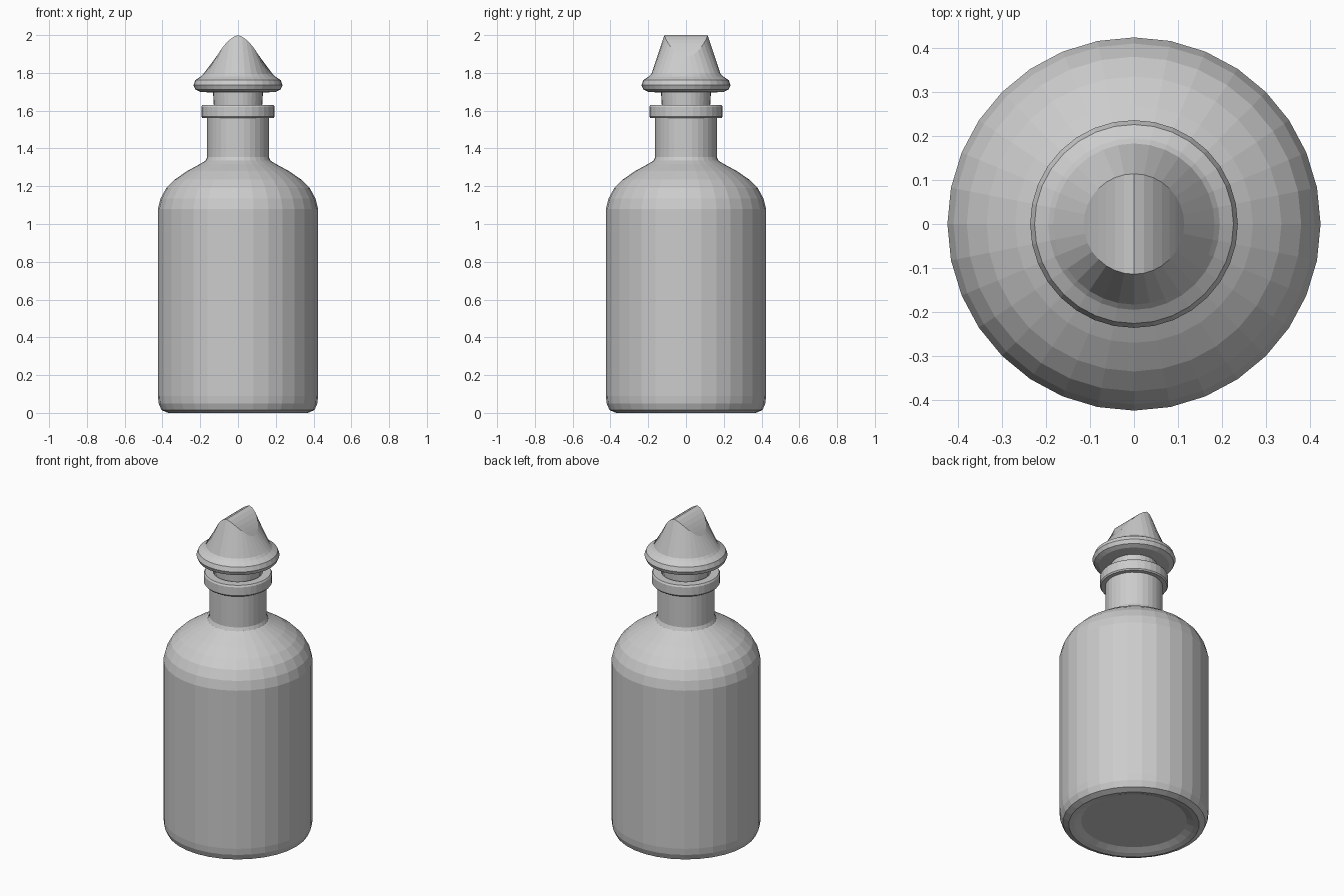
import bpy, bmesh
from math import sin, cos, pi

if "Cube" in bpy.data.objects:
    bpy.data.objects.remove(bpy.data.objects["Cube"])

SIDES = 32


def finish(bm, name):
    bmesh.ops.remove_doubles(bm, verts=bm.verts, dist=1e-5)
    bmesh.ops.recalc_face_normals(bm, faces=bm.faces)
    mesh = bpy.data.meshes.new(name)
    bm.to_mesh(mesh)
    bm.free()
    obj = bpy.data.objects.new(name, mesh)
    bpy.context.collection.objects.link(obj)
    return obj


def ring(bm, r, height):
    pts = [(r * cos(2 * pi * i / SIDES), r * sin(2 * pi * i / SIDES)) for i in range(SIDES)]
    return [bm.verts.new((x, y, height(x))) for x, y in pts]


def bridge(bm, a, b):
    for i in range(SIDES):
        j = (i + 1) % SIDES
        bm.faces.new((a[i], a[j], b[j], b[i]))


def lathe(bm, profile):
    rings = [ring(bm, r, lambda x, z=z: z) for r, z in profile]
    for a, b in zip(rings, rings[1:]):
        bridge(bm, a, b)
    return rings


# Bottle: recessed base, straight body, round shoulder, neck and inner bore
bm = bmesh.new()
rings = lathe(bm, [
    (0.30, 0.025), (0.34, 0.008), (0.37, 0.0), (0.405, 0.015), (0.42, 0.05),
    (0.424, 0.09), (0.424, 1.08), (0.41, 1.135), (0.38, 1.19), (0.335, 1.235),
    (0.27, 1.28), (0.20, 1.318), (0.172, 1.335), (0.163, 1.355), (0.163, 1.56),
    (0.135, 1.56), (0.128, 1.36)])
bm.faces.new(rings[0])
bm.faces.new(rings[-1])
finish(bm, "bottle")

# Lip: flat collar round the mouth
bm = bmesh.new()
lip = [(0.135, 1.56), (0.188, 1.56), (0.194, 1.568), (0.194, 1.62),
       (0.188, 1.63), (0.14, 1.63), (0.135, 1.62)]
lathe(bm, lip + lip[:1])
finish(bm, "lip")

# Stopper: tapered stem, rounded flange, cone rising to an arched ridge


def arch(x):
    t = abs(x) / 0.114
    return 2.0 - 0.03 * t - 0.085 * t * t


bm = bmesh.new()
rings = lathe(bm, [
    (0.115, 1.40), (0.132, 1.695), (0.20, 1.70), (0.226, 1.712), (0.236, 1.735),
    (0.226, 1.762), (0.195, 1.782), (0.183, 1.795)])
bm.faces.new(rings[0])
top = ring(bm, 0.114, arch)
bridge(bm, rings[-1], top)
# Strips across the arched top
half = SIDES // 2
for i in range(half):
    strip = [top[i], top[i + 1], top[(-i - 1) % SIDES], top[-i % SIDES]]
    bm.faces.new(list(dict.fromkeys(strip)))
finish(bm, "stopper")
